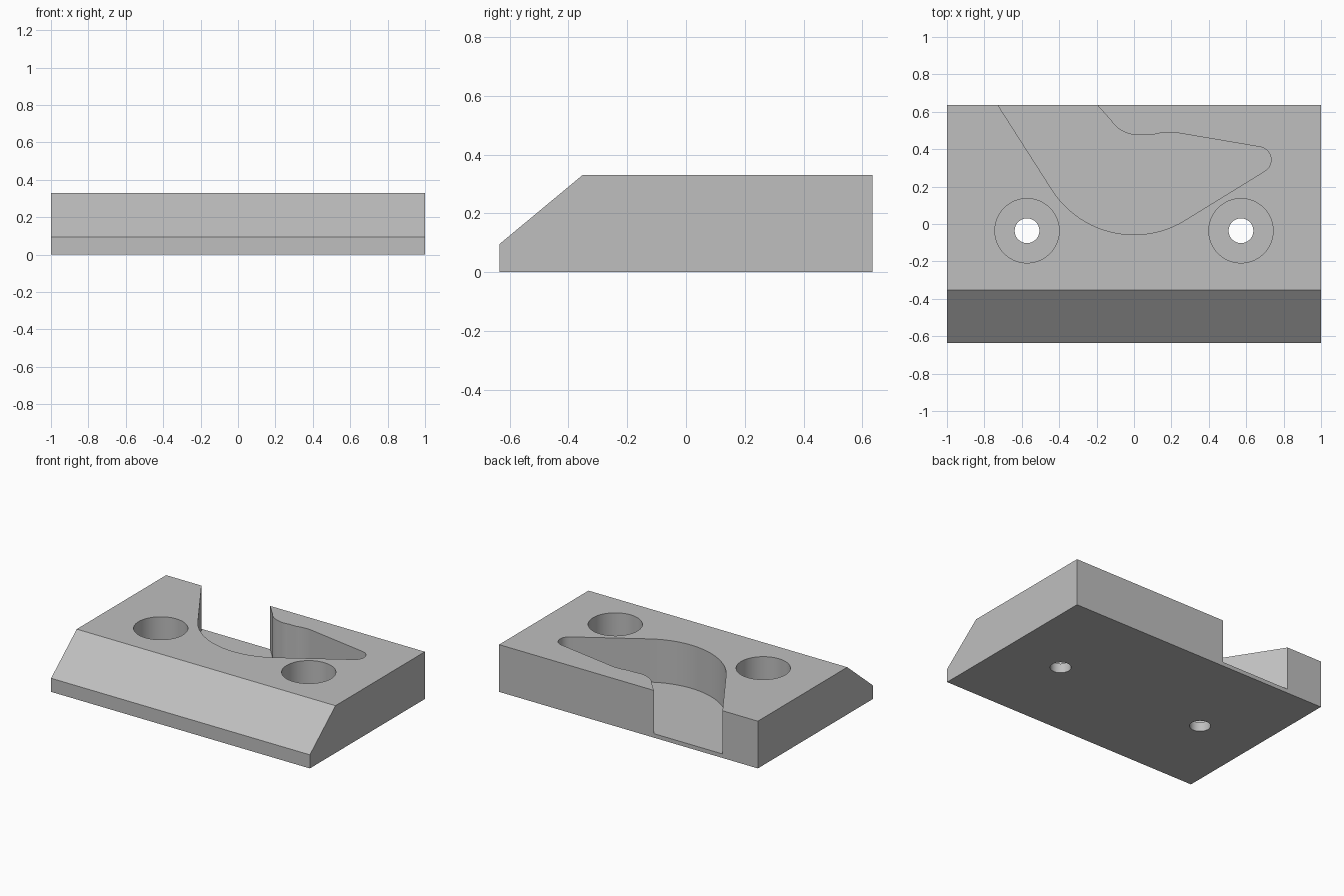
import bpy
import bmesh
from math import cos, sin, radians
from mathutils import Vector

if "Cube" in bpy.data.objects:
    bpy.data.objects.remove(bpy.data.objects["Cube"])

HEIGHT = 0.33
BACK = 0.635
POCKET_FLOOR = 0.028
BORE_FLOOR = 0.065

grey = bpy.data.materials.new("plain grey")
grey.use_nodes = True
grey.diffuse_color = (0.52, 0.52, 0.52, 1)
grey.node_tree.nodes["Principled BSDF"].inputs["Base Color"].default_value = grey.diffuse_color


def prism(name, outline, depth):
    """Extrude a closed 3D outline along a vector."""
    bm = bmesh.new()
    face = bm.faces.new([bm.verts.new(p) for p in outline])
    new = bmesh.ops.extrude_face_region(bm, geom=[face])["geom"]
    bmesh.ops.translate(bm, vec=Vector(depth),
                        verts=[v for v in new if isinstance(v, bmesh.types.BMVert)])
    bmesh.ops.recalc_face_normals(bm, faces=bm.faces)
    mesh = bpy.data.meshes.new(name)
    bm.to_mesh(mesh)
    bm.free()
    mesh.materials.append(grey)
    obj = bpy.data.objects.new(name, mesh)
    bpy.context.collection.objects.link(obj)
    return obj


def arc(cx, cy, r, start, end, steps):
    """Points on an arc, angles in degrees."""
    angles = [radians(start + (end - start) * i / steps) for i in range(steps + 1)]
    return [(cx + r * cos(a), cy + r * sin(a)) for a in angles]


def cutter(name, points, floor):
    obj = prism(name, [(x, y, floor) for x, y in points], (0, 0, 1))
    obj.hide_render = True
    return obj


# Block with a sloping front edge, extruded from its side profile
profile = [(-BACK, 0), (BACK, 0), (BACK, HEIGHT), (-0.352, HEIGHT), (-BACK, 0.095)]
block = prism("mounting_block", [(-1, y, z) for y, z in profile], (2, 0, 0))

# Curved pocket, open at the back
pocket = [(-0.834, 0.8), (-0.727, BACK)]
pocket += arc(0, 0.463, 0.52, 213, 303, 32)
pocket += arc(0.663, 0.343, 0.07, -58, 80, 16)
pocket += arc(0.19, 0.19, 0.3, 80, 105, 8)
pocket += arc(0.02, 0.646, 0.17, 282, 213, 16)
pocket += [(-0.196, BACK), (-0.303, 0.8)]
cutters = [cutter("pocket_cutter", pocket, POCKET_FLOOR)]

# Two counterbored screw holes
for side, x in (("right", -0.572), ("left", 0.572)):
    for kind, radius, floor in (("bore", 0.172, BORE_FLOOR), ("screw_hole", 0.066, -0.1)):
        circle = arc(x, -0.036, radius, 0, 360, 64)[:-1]
        cutters.append(cutter(f"{side}_{kind}_cutter", circle, floor))

# Cut, then drop the cutters
bpy.context.view_layer.objects.active = block
block.select_set(True)
for tool in cutters:
    mod = block.modifiers.new(tool.name, 'BOOLEAN')
    mod.operation = 'DIFFERENCE'
    mod.solver = 'EXACT'
    mod.object = tool
    bpy.ops.object.modifier_apply(modifier=mod.name)
    bpy.data.objects.remove(tool)

bpy.ops.object.shade_smooth_by_angle(angle=radians(20))
